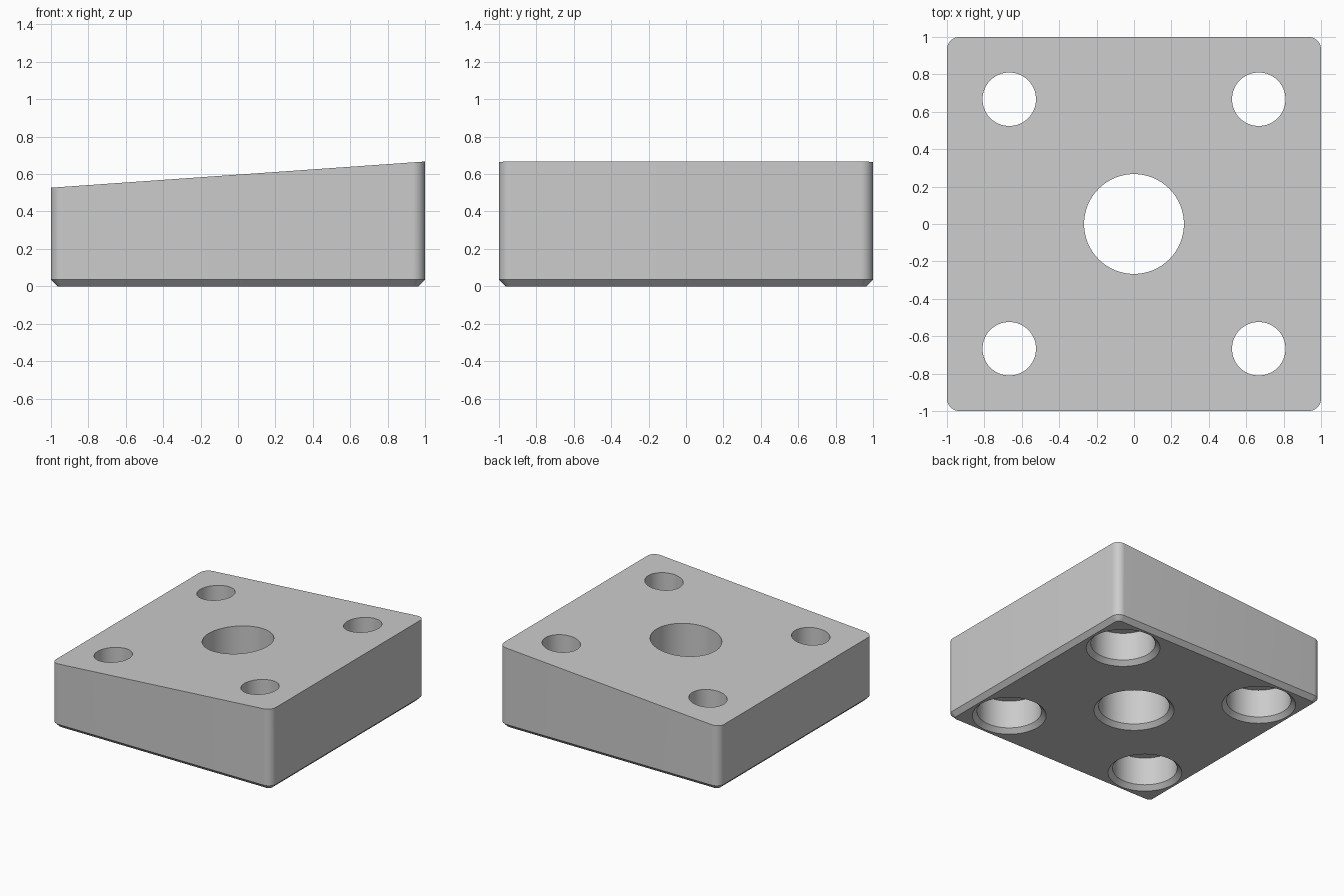
import bpy, bmesh, math

if "Cube" in bpy.data.objects:
    bpy.data.objects.remove(bpy.data.objects["Cube"])

CHAMFER = 0.035
CORNER = 0.067
SEG = 64

grey = bpy.data.materials.new("plain_grey")
grey.diffuse_color = (0.6, 0.6, 0.6, 1)
grey.use_nodes = True
grey.node_tree.nodes["Principled BSDF"].inputs["Base Color"].default_value = grey.diffuse_color


def skin(name, rings):
    """Closed solid through a stack of equal-length rings, bottom to top."""
    bm = bmesh.new()
    loops = [[bm.verts.new(p) for p in ring] for ring in rings]
    n = len(loops[0])
    for a, b in zip(loops, loops[1:]):
        for i in range(n):
            j = (i + 1) % n
            bm.faces.new((a[i], a[j], b[j], b[i]))
    bm.faces.new(loops[0][::-1])
    bm.faces.new(loops[-1])
    bmesh.ops.recalc_face_normals(bm, faces=bm.faces)
    mesh = bpy.data.meshes.new(name)
    bm.to_mesh(mesh)
    bm.free()
    mesh.materials.append(grey)
    obj = bpy.data.objects.new(name, mesh)
    bpy.context.collection.objects.link(obj)
    return obj


def rounded_square(half, radius, height):
    pts = []
    for q in range(4):
        mid = math.radians(45 + 90 * q)
        cx = math.copysign(half - radius, math.cos(mid))
        cy = math.copysign(half - radius, math.sin(mid))
        for k in range(13):
            a = math.radians(90 * q + 7.5 * k)
            x, y = cx + radius * math.cos(a), cy + radius * math.sin(a)
            pts.append((x, y, height(x)))
    return pts


def lathe_cutter(name, x, y, profile):
    return skin(name, [[(x + r * math.cos(math.tau * i / SEG),
                         y + r * math.sin(math.tau * i / SEG), z)
                        for i in range(SEG)] for r, z in profile])


# Wedge block: chamfered bottom edge, rounded corners, top rising toward +x
block = skin("wedge_block", [
    rounded_square(1 - CHAMFER, CORNER - CHAMFER, lambda x: 0),
    rounded_square(1, CORNER, lambda x: CHAMFER),
    rounded_square(1, CORNER, lambda x: 0.597 + 0.07 * x),
])

# Central bore, chamfered below
cutters = [lathe_cutter("centre_bore", 0, 0, [
    (0.402, -0.1), (0.267, CHAMFER), (0.267, 0.9)])]

# Corner bolt holes with a chamfered counterbore below
for sx in (-1, 1):
    for sy in (-1, 1):
        cutters.append(lathe_cutter("bolt_hole", sx * 0.667, sy * 0.667, [
            (0.278, -0.1), (0.278, 0), (0.243, CHAMFER), (0.243, 0.267),
            (0.143, 0.267), (0.143, 0.9)]))

# Cut the holes, then drop the cutters
bpy.context.view_layer.objects.active = block
for cutter in cutters:
    mod = block.modifiers.new("hole", 'BOOLEAN')
    mod.operation = 'DIFFERENCE'
    mod.solver = 'EXACT'
    mod.object = cutter
    cutter.hide_render = True
    bpy.ops.object.modifier_apply(modifier=mod.name)
    bpy.data.objects.remove(cutter, do_unlink=True)

# Smooth the round walls, keep the edges crisp
bpy.ops.object.select_all(action='DESELECT')
block.select_set(True)
bpy.ops.object.shade_smooth_by_angle(angle=math.radians(30))
